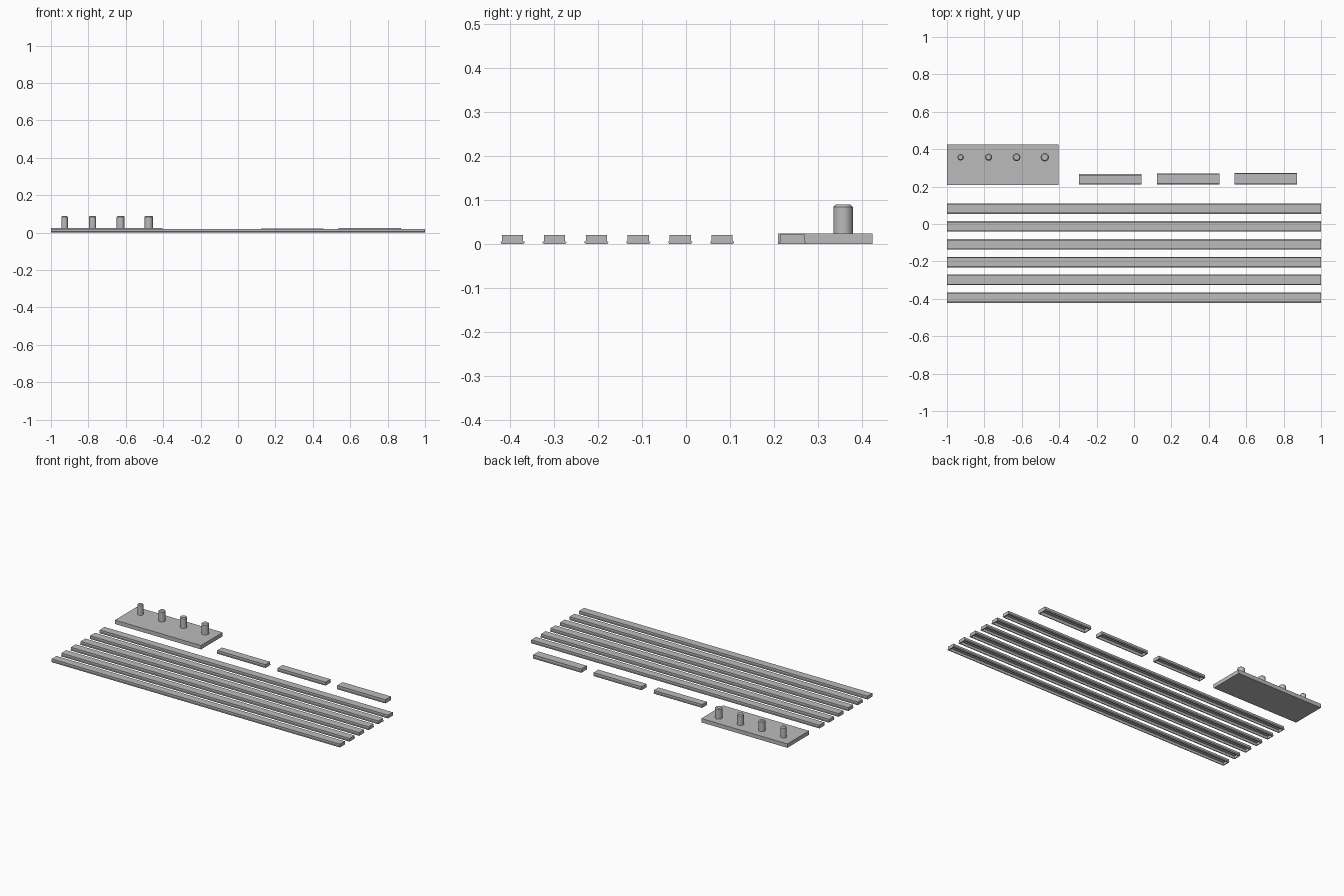
import bpy, bmesh

if "Cube" in bpy.data.objects:
    bpy.data.objects.remove(bpy.data.objects["Cube"])

grey = bpy.data.materials.new("light grey plastic")
grey.diffuse_color = (0.5, 0.5, 0.5, 1)
grey.use_nodes = True
grey.node_tree.nodes["Principled BSDF"].inputs["Base Color"].default_value = grey.diffuse_color


def finish(name, bm, loc):
    bmesh.ops.recalc_face_normals(bm, faces=bm.faces)
    mesh = bpy.data.meshes.new(name)
    bm.to_mesh(mesh)
    bm.free()
    mesh.materials.append(grey)
    obj = bpy.data.objects.new(name, mesh)
    obj.location = loc
    bpy.context.collection.objects.link(obj)
    return obj


def cover(name, x0, x1, y0, y1, top):
    """Shallow lid, hollow underneath, with a snap lip along both long sides."""
    hx, tip = (x1 - x0) / 2, (y1 - y0) / 2
    hy, wall = tip - 0.004, 0.005
    rings = [
        (hx - wall, hy - wall, top - wall),  # cavity ceiling
        (hx - wall, hy - wall, 0),           # cavity rim
        (hx, hy, 0),                         # foot
        (hx, tip, 0.005),                    # lip
        (hx, hy, 0.007),                     # above lip
        (hx, hy, top),                       # outer top
    ]
    bm = bmesh.new()
    loops = [[bm.verts.new((sx * a, sy * b, z))
              for sx, sy in ((-1, -1), (1, -1), (1, 1), (-1, 1))]
             for a, b, z in rings]
    for low, high in zip(loops, loops[1:]):
        for i in range(4):
            j = (i + 1) % 4
            bm.faces.new((low[i], low[j], high[j], high[i]))
    bm.faces.new(loops[0])
    bm.faces.new(loops[-1])
    return finish(name, bm, ((x0 + x1) / 2, (y0 + y1) / 2, 0))


# Six long strips
for i in range(6):
    y = -0.394 + i * 0.0952
    cover(f"long_strip_{i + 1}", -1, 1, y - 0.028, y + 0.028, 0.0205)

# Three short strips, slightly different in width and height
for i, (x0, x1, y0, y1, top) in enumerate((
        (-0.295, 0.040, 0.211, 0.266, 0.0205),
        (0.123, 0.456, 0.212, 0.269, 0.0215),
        (0.538, 0.872, 0.211, 0.273, 0.0235))):
    cover(f"short_strip_{i + 1}", x0, x1, y0, y1, top)

# Base plate for the pegs
bm = bmesh.new()
bmesh.ops.create_cube(bm, size=1)
bmesh.ops.scale(bm, vec=(0.597, 0.215, 0.0245), verts=bm.verts)
finish("peg_plate", bm, (-0.7015, 0.3165, 0.01225))

# Four pegs of growing diameter with chamfered tips
for i, (x, r) in enumerate(((-0.927, 0.0170), (-0.777, 0.0190),
                            (-0.628, 0.0205), (-0.477, 0.0220))):
    bm = bmesh.new()
    bmesh.ops.create_cone(bm, cap_ends=True, segments=40,
                          radius1=r, radius2=r, depth=0.07)
    rim = [e for e in bm.edges if all(v.co.z > 0 for v in e.verts)]
    bmesh.ops.bevel(bm, geom=rim, offset=0.0055, segments=1, affect='EDGES')
    peg = finish(f"peg_{i + 1}", bm, (x, 0.357, 0.055))
    bpy.context.view_layer.objects.active = peg
    peg.select_set(True)
    bpy.ops.object.shade_smooth_by_angle()
    peg.select_set(False)
